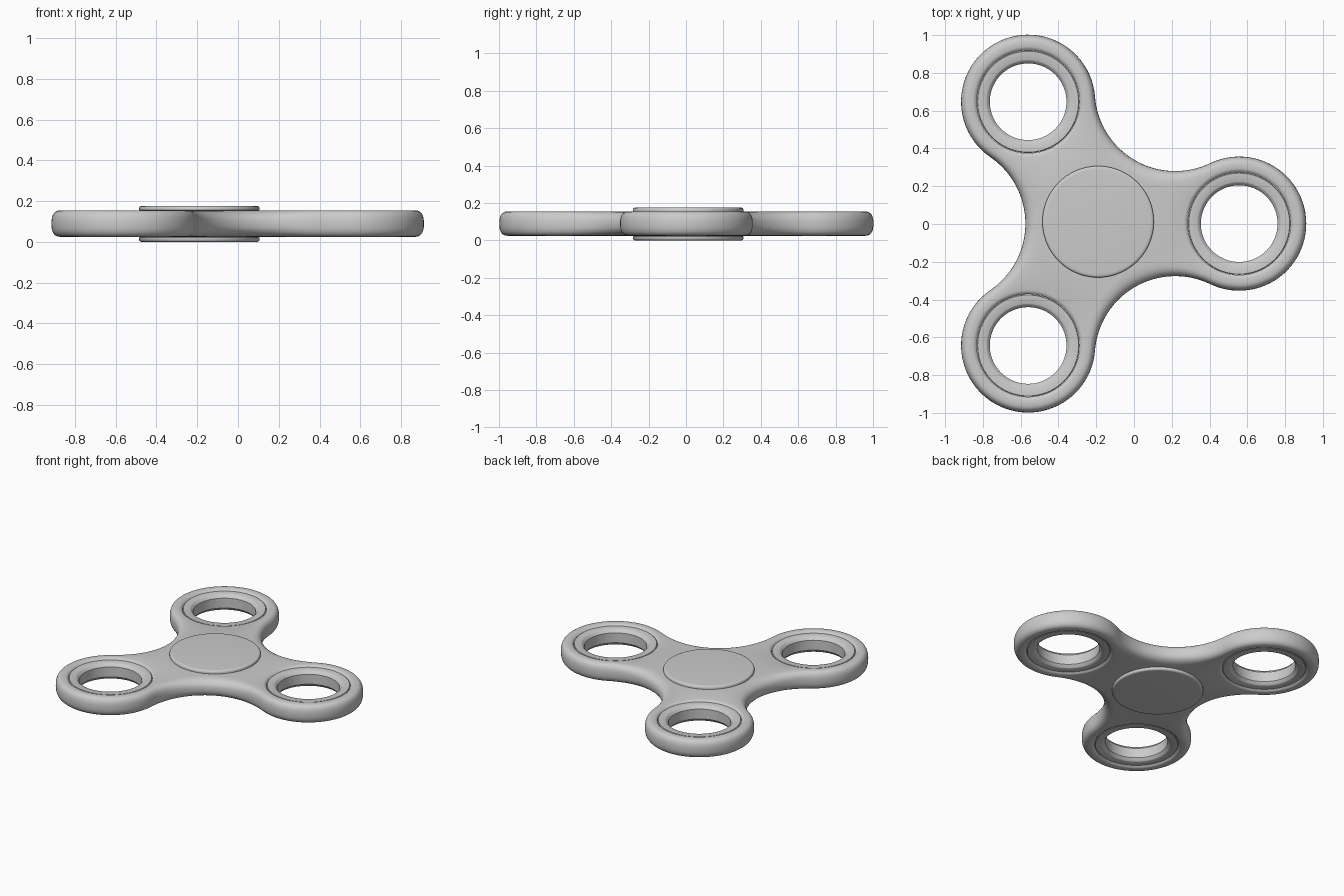
import bpy, bmesh
from math import sin, cos, pi, radians, hypot, atan2

if "Cube" in bpy.data.objects:
    bpy.data.objects.remove(bpy.data.objects["Cube"])

CX, CY = -0.188, 0.002            # centre of the three-fold symmetry
ARM, LOBE = 0.745, 0.355          # arm length and lobe radius
D, FIL = 0.8135, 0.4265           # fillet circle distance and radius
ZM, H = 0.09, 0.065               # body mid height and half thickness
fx, fy = D * cos(pi / 3), D * sin(pi / 3)
BETA = atan2(fy, fx - ARM)        # half angle of the lobe arc
GAMMA = BETA - pi / 3             # half angle of the fillet arc
centres = [(CX + ARM * cos(radians(a)), CY + ARM * sin(radians(a))) for a in (0, 120, 240)]


def finish(bm, name):
    bmesh.ops.recalc_face_normals(bm, faces=bm.faces[:])
    me = bpy.data.meshes.new(name)
    bm.to_mesh(me)
    bm.free()
    ob = bpy.data.objects.new(name, me)
    bpy.context.collection.objects.link(ob)
    bpy.ops.object.select_all(action='DESELECT')
    ob.select_set(True)
    bpy.context.view_layer.objects.active = ob
    bpy.ops.object.shade_smooth_by_angle(angle=radians(35))
    return ob


def bridge(bm, a, b):
    n = len(a)
    for i in range(n):
        bm.faces.new((a[i], a[(i + 1) % n], b[(i + 1) % n], b[i]))


def circle(bm, c, r, z, n=72):
    return [bm.verts.new((c[0] + r * cos(2 * pi * i / n), c[1] + r * sin(2 * pi * i / n), z))
            for i in range(n)]


def lathe(name, c, profile, closed):
    bm = bmesh.new()
    loops = [circle(bm, c, r, z) for r, z in profile]
    for a, b in zip(loops, loops[1:]):
        bridge(bm, a, b)
    if closed:
        bridge(bm, loops[-1], loops[0])
    else:
        bm.faces.new(loops[0])
        bm.faces.new(loops[-1])
    return finish(bm, name)


# Outline samples: position, inward direction, width of the edge rounding
outline = []
for k in range(3):
    a = k * 2 * pi / 3
    cx, cy = centres[k]
    for i in range(48):
        t = a - BETA + 2 * BETA * i / 48
        outline.append((cx + LOBE * cos(t), cy + LOBE * sin(t), -cos(t), -sin(t), 0.045))
    m = a + pi / 3
    for i in range(32):
        s = 1 - 2 * i / 32
        t = m + pi + GAMMA * s
        outline.append((CX + D * cos(m) + FIL * cos(t), CY + D * sin(m) + FIL * sin(t),
                        cos(t), sin(t), 0.045 + 0.045 * (1 - s * s) ** 2))

# Body: rounded edge swept round the outline, three holes through the lobes
bm = bmesh.new()
rings = []
N = 16
for j in range(N + 1):
    p = -pi / 2 + pi * j / N
    c, s = max(cos(p), 0.0), sin(p)
    out = c ** 0.8
    z = ZM + H * (abs(s) ** 0.8) * (1 if s >= 0 else -1)
    rings.append([bm.verts.new((x + nx * w * (1 - out), y + ny * w * (1 - out), z))
                  for x, y, nx, ny, w in outline])
for a, b in zip(rings, rings[1:]):
    bridge(bm, a, b)
caps = {1: [rings[-1]], -1: [rings[0]]}
for c in centres:
    prof = [(0.292, H), (0.282, H - 0.003), (0.272, H - 0.014),
            (0.272, 0.014 - H), (0.282, 0.003 - H), (0.292, -H)]
    loops = [circle(bm, c, r, ZM + z) for r, z in prof]
    for a, b in zip(loops, loops[1:]):
        bridge(bm, a, b)
    caps[1].append(loops[0])
    caps[-1].append(loops[-1])
for side, loops in caps.items():
    edges = [bm.edges.get((l[i - 1], l[i])) for l in loops for i in range(len(l))]
    bmesh.ops.triangle_fill(bm, edges=edges, use_beauty=True, normal=(0, 0, side))
finish(bm, "spinner_body")

# Weight rings seated in the three lobes
half = [(0.271, 0.052), (0.267, 0.056), (0.222, 0.056), (0.217, 0.053), (0.203, 0.035)]
for i, c in enumerate(centres):
    prof = [(r, ZM + z) for r, z in half] + [(r, ZM - z) for r, z in reversed(half)]
    lathe("weight_ring_%d" % (i + 1), c, prof, True)

# Finger caps above and below the hub
for name, s in (("finger_cap_top", 1), ("finger_cap_bottom", -1)):
    prof = [(0.285, 0.06), (0.295, 0.066), (0.295, 0.078), (0.292, 0.083), (0.286, 0.086),
            (0.275, 0.087)]
    lathe(name, (-0.19, 0.012), [(r, 0.0885 + s * (z + 0.0015)) for r, z in prof], False)
